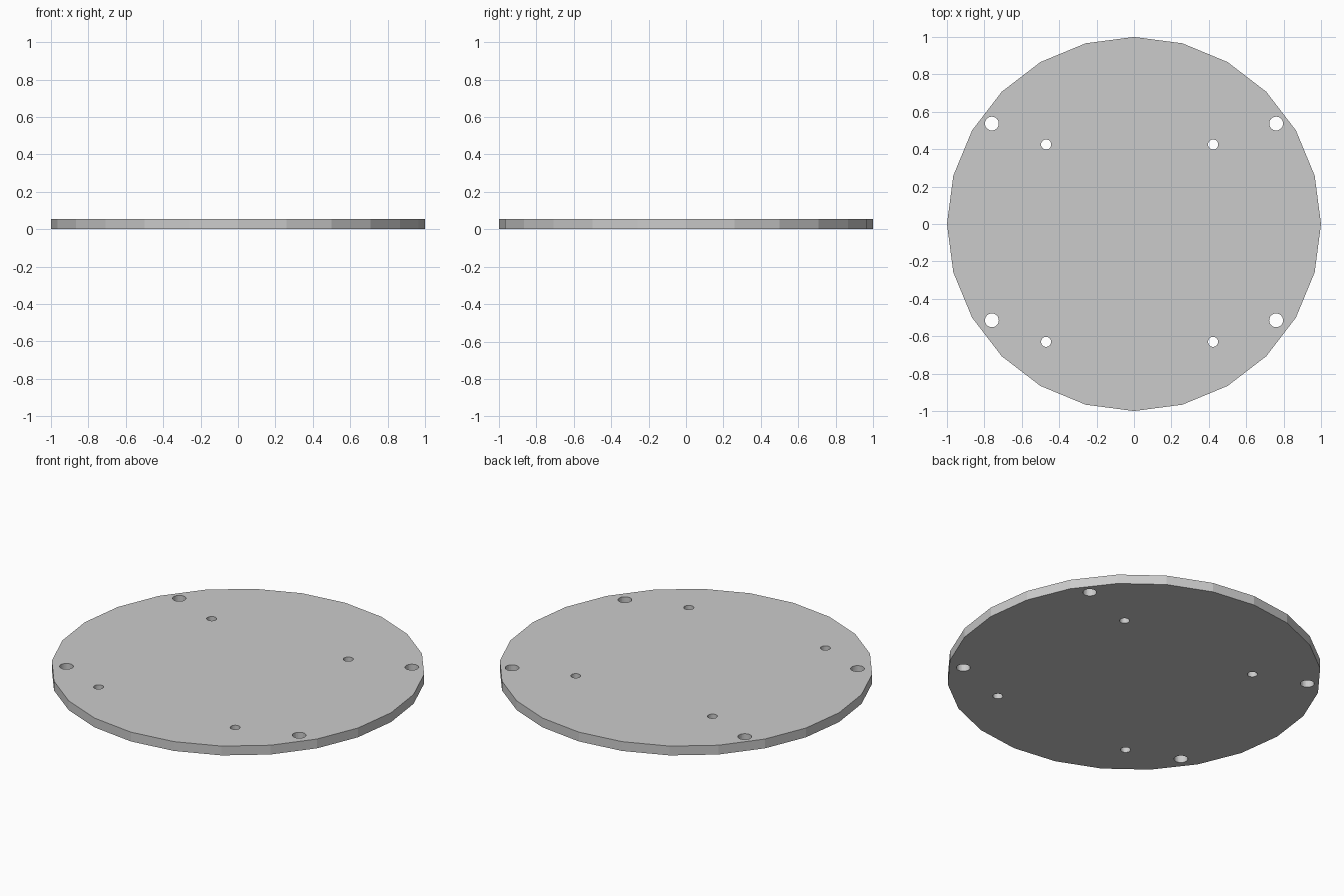
import bpy
from math import cos, sin, tau

if "Cube" in bpy.data.objects:
    bpy.data.objects.remove(bpy.data.objects["Cube"])

THICK = 0.055

# Flat 2D curve: inner loops become through holes when filled
curve = bpy.data.curves.new("round_plate", "CURVE")
curve.dimensions = "2D"
curve.fill_mode = "BOTH"
curve.extrude = THICK / 2


def add_ring(cx, cy, r, sides=24):
    s = curve.splines.new("POLY")
    s.points.add(sides - 1)
    for i, p in enumerate(s.points):
        a = tau * i / sides
        p.co = (cx + r * cos(a), cy + r * sin(a), 0, 1)
    s.use_cyclic_u = True


# Outer rim
add_ring(0, 0, 1.0)

# Large outer holes
for x in (-0.76, 0.76):
    for y in (-0.515, 0.537):
        add_ring(x, y, 0.037)

# Small inner holes, slightly off centre
for x in (-0.47, 0.423):
    for y in (-0.63, 0.425):
        add_ring(x, y, 0.027)

plate = bpy.data.objects.new("round_plate", curve)
bpy.context.collection.objects.link(plate)
plate.location.z = THICK / 2

# Turn into a flat-shaded mesh
bpy.context.view_layer.objects.active = plate
plate.select_set(True)
bpy.ops.object.convert(target="MESH")
bpy.ops.object.shade_flat()
